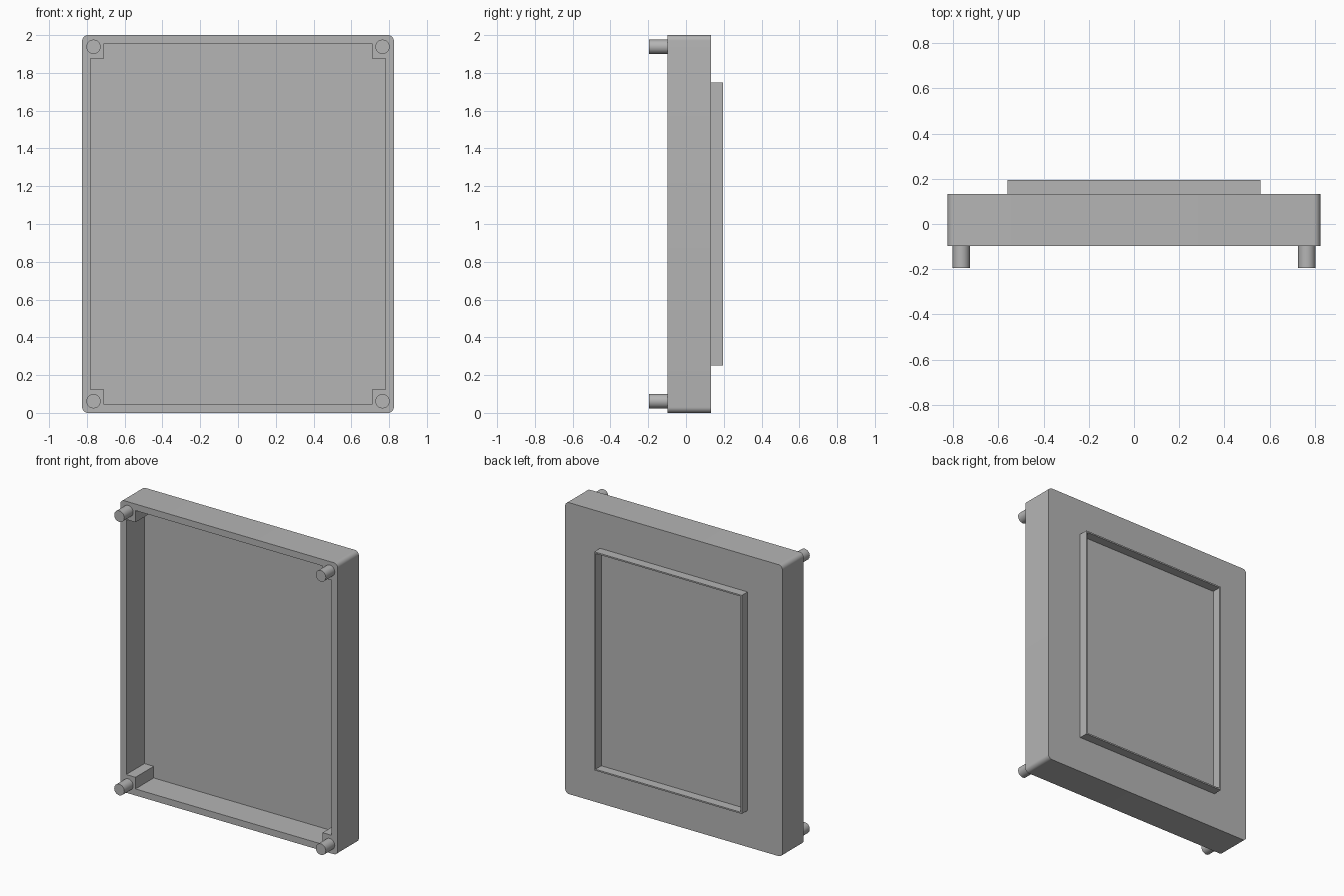
import bpy, bmesh, math
from mathutils import Matrix

if "Cube" in bpy.data.objects:
    bpy.data.objects.remove(bpy.data.objects["Cube"])

grey = bpy.data.materials.new("plain grey")
grey.use_nodes = True
COLOUR = (0.46, 0.46, 0.46, 1)
grey.diffuse_color = COLOUR
grey.node_tree.nodes["Principled BSDF"].inputs["Base Color"].default_value = COLOUR

FRONT, BACK, RIM_BACK, PEG_TIP = -0.0975, 0.1325, 0.195, -0.195
FLOOR = 0.10
MID = 1.0


def add_object(name, bm):
    bmesh.ops.recalc_face_normals(bm, faces=bm.faces)
    mesh = bpy.data.meshes.new(name)
    bm.to_mesh(mesh)
    bm.free()
    mesh.materials.append(grey)
    obj = bpy.data.objects.new(name, mesh)
    bpy.context.collection.objects.link(obj)
    return obj


def prism(name, outline, y0, y1):
    """Extrude an x-z outline, centred at mid height, from y0 to y1."""
    bm = bmesh.new()
    face = bm.faces.new([bm.verts.new((x, y0, MID + z)) for x, z in outline])
    grown = bmesh.ops.extrude_face_region(bm, geom=[face])["geom"]
    bmesh.ops.translate(bm, vec=(0, y1 - y0, 0),
                        verts=[v for v in grown if isinstance(v, bmesh.types.BMVert)])
    return add_object(name, bm)


def rectangle(w, h):
    return [(-w, -h), (w, -h), (w, h), (-w, h)]


def rounded_rectangle(w, h, r, steps=8):
    points = []
    for quarter, (sx, sz) in enumerate([(1, 1), (-1, 1), (-1, -1), (1, -1)]):
        for i in range(steps + 1):
            a = math.pi / 2 * (quarter + i / steps)
            points.append((sx * (w - r) + r * math.cos(a), sz * (h - r) + r * math.sin(a)))
    return points


def notched_rectangle(w, h, nw, nh):
    """Rectangle with a square step left standing in each corner."""
    return [(nw, -h), (nw, -nh), (w, -nh), (w, nh), (nw, nh), (nw, h),
            (-nw, h), (-nw, nh), (-w, nh), (-w, -nh), (-nw, -nh), (-nw, -h)]


def cut(obj, cutter):
    cutter.hide_render = True
    mod = obj.modifiers.new("cut", "BOOLEAN")
    mod.operation = "DIFFERENCE"
    mod.solver = "EXACT"
    mod.object = cutter
    select(obj)
    bpy.ops.object.modifier_apply(modifier=mod.name)
    bpy.data.objects.remove(cutter)


def select(obj):
    bpy.ops.object.select_all(action="DESELECT")
    obj.select_set(True)
    bpy.context.view_layer.objects.active = obj


def smooth(obj):
    select(obj)
    bpy.ops.object.shade_smooth_by_angle(angle=math.radians(30))


# Shallow open tray with solid corner blocks
tray = prism("tray", rounded_rectangle(0.825, 1.0, 0.03), FRONT, BACK)
cut(tray, prism("tray_cutter", notched_rectangle(0.78, 0.955, 0.71, 0.875), FRONT - 0.1, FLOOR))
smooth(tray)

# Thin raised rim on the back
rim = prism("back_rim", rectangle(0.56, 0.75), BACK - 0.01, RIM_BACK)
cut(rim, prism("rim_cutter", rectangle(0.55, 0.74), BACK - 0.1, RIM_BACK + 0.1))

# Round peg on each corner block
for side, sx in (("left", 1), ("right", -1)):
    for level, sz in (("upper", 1), ("lower", -1)):
        bm = bmesh.new()
        root = FRONT + 0.01
        place = Matrix.Translation((sx * 0.765, (PEG_TIP + root) / 2, MID + sz * 0.938))
        bmesh.ops.create_cone(bm, cap_ends=True, segments=32, radius1=0.038, radius2=0.038,
                              depth=root - PEG_TIP,
                              matrix=place @ Matrix.Rotation(math.pi / 2, 4, "X"))
        smooth(add_object(f"{level}_{side}_peg", bm))
